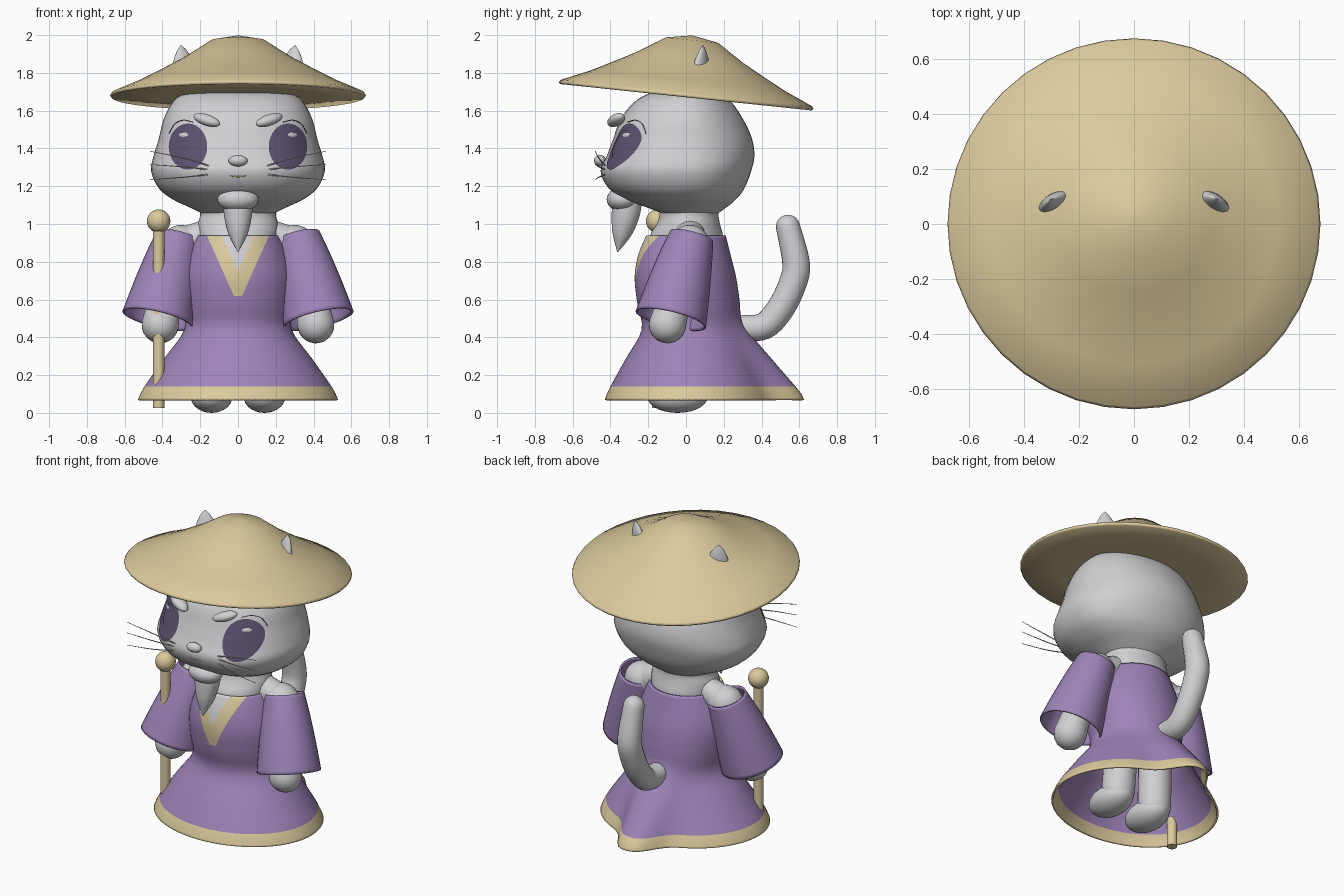
import bpy, bmesh, math
from mathutils import Vector, Matrix

if "Cube" in bpy.data.objects:
    bpy.data.objects.remove(bpy.data.objects["Cube"])


def material(name, rgb):
    m = bpy.data.materials.new(name)
    m.diffuse_color = (*rgb, 1)
    m.use_nodes = True
    m.node_tree.nodes["Principled BSDF"].inputs["Base Color"].default_value = m.diffuse_color
    return m


FUR = material("pale grey fur", (0.63, 0.625, 0.645))
STRAW = material("straw tan", (0.71, 0.59, 0.335))
CLOTH = material("purple cloth", (0.34, 0.23, 0.48))
EYE = material("dark violet", (0.105, 0.083, 0.16))


def finish(name, bm, mats, thickness=0, angle=50):
    bmesh.ops.recalc_face_normals(bm, faces=bm.faces)
    me = bpy.data.meshes.new(name)
    bm.to_mesh(me)
    bm.free()
    ob = bpy.data.objects.new(name, me)
    bpy.context.collection.objects.link(ob)
    for m in mats:
        me.materials.append(m)
    bpy.ops.object.select_all(action='DESELECT')
    ob.select_set(True)
    bpy.context.view_layer.objects.active = ob
    bpy.ops.object.shade_smooth_by_angle(angle=math.radians(angle))
    if thickness:
        mod = ob.modifiers.new("shell", 'SOLIDIFY')
        mod.thickness = thickness
        mod.offset = -1
    return ob


def spline(rows, steps):
    """Smooth rows of numbers, passing through every given row."""
    out = []
    for i in range(len(rows) - 1):
        p = [rows[max(i - 1, 0)], rows[i], rows[i + 1], rows[min(i + 2, len(rows) - 1)]]
        for k in range(steps):
            t = k / steps
            out.append(tuple(0.5 * (2 * b + (c - a) * t + (2 * a - 5 * b + 4 * c - d) * t * t
                                    + (3 * b - a - 3 * c + d) * t ** 3) for a, b, c, d in zip(*p)))
    return out + [tuple(rows[-1])]


def skin(rings, caps):
    bm = bmesh.new()
    vs = [[bm.verts.new(p) for p in r] for r in rings]
    n = len(vs[0])
    for a, b in zip(vs, vs[1:]):
        for i in range(n):
            bm.faces.new((a[i], a[(i + 1) % n], b[(i + 1) % n], b[i]))
    if caps:
        bm.faces.new(vs[0])
        bm.faces.new(vs[-1])
    return bm


def loft(rows, seg=48, caps=True, steps=4, power=2):
    """Rows are height, half width, front y, back y; power squares off the front."""
    rings = []
    for z, w, f, b in spline(rows, steps):
        ring = []
        for i in range(seg):
            a = math.tau * i / seg
            s, c = math.sin(a), math.cos(a)
            if c > 0:
                ring.append(Vector((w * s, c * b, z)))
            else:
                k = (abs(s) ** power + abs(c) ** power) ** (-1 / power)
                ring.append(Vector((w * s * k, -c * k * f, z)))
        rings.append(ring)
    return skin(rings, caps)


def tube(name, pts, mat, seg=20, steps=5, rounded=True, thickness=0):
    """Points are x, y, z, radius."""
    path = spline(pts, steps)
    dirs = []
    for i in range(len(path)):
        a, b = path[max(i - 1, 0)], path[min(i + 1, len(path) - 1)]
        dirs.append((Vector(b[:3]) - Vector(a[:3])).normalized())
    path = [(Vector(p[:3]), d, p[3]) for p, d in zip(path, dirs)]
    if rounded:
        def dome(end, sign):
            c, d, r = end
            return [(c + d * sign * r * math.sin(t), d, r * math.cos(t))
                    for t in (0.3, 0.6, 0.9, 1.2, 1.5)]
        path = dome(path[0], -1)[::-1] + path + dome(path[-1], 1)
    rings = []
    u = path[0][1].orthogonal().normalized()
    for c, d, r in path:
        u = (u - d * u.dot(d)).normalized()
        v = d.cross(u)
        rings.append([c + r * (u * math.cos(math.tau * i / seg) + v * math.sin(math.tau * i / seg))
                      for i in range(seg)])
    return finish(name, skin(rings, not thickness), [mat], thickness)


def ball(name, loc, radii, mat, rot=None, seg=28):
    bm = bmesh.new()
    bmesh.ops.create_uvsphere(bm, u_segments=seg, v_segments=seg // 2, radius=1)
    bm.transform(Matrix.Translation(loc) @ (rot or Matrix()) @ Matrix.Diagonal((*radii, 1)))
    return finish(name, bm, [mat])


# Head, with the muzzle pushed forward and a broad face
BROAD = 2.35
HEAD = [(1.05, .18, -.11, .16), (1.085, .25, -.20, .21), (1.13, .345, -.32, .265), (1.19, .42, -.41, .31),
        (1.28, .46, -.452, .345), (1.36, .447, -.42, .362), (1.45, .42, -.385, .35), (1.55, .395, -.35, .305),
        (1.64, .35, -.28, .245), (1.69, .285, -.20, .185), (1.715, .16, -.11, .11), (1.72, .02, -.02, .02)]
finish("head", loft(HEAD, power=BROAD), [FUR])
PROFILE = spline(HEAD, 8)


def face_y(x, z):
    """Front surface of the head."""
    for a, b in zip(PROFILE, PROFILE[1:]):
        if a[0] <= z <= b[0]:
            t = (z - a[0]) / (b[0] - a[0])
            w, f = (a[k] + (b[k] - a[k]) * t for k in (1, 2))
            return f * max(0, 1 - abs(x / w) ** BROAD) ** (1 / BROAD)
    return 0


def eye_patch(name, cx, cz, rx, rz, lift, mat):
    rings = []
    for k in range(7):
        r = 1 - k / 6.2
        ring = []
        for i in range(32):
            a = math.tau * i / 32
            x, z = cx + rx * r * math.cos(a), cz + rz * r * math.sin(a)
            ring.append(Vector((x, face_y(x, z) - lift - 0.004 * (1 - r * r), z)))
        rings.append(ring)
    bm = skin(rings, False)
    bm.verts.ensure_lookup_table()
    bm.faces.new(bm.verts[-32:])
    return finish(name, bm, [mat])


# Nose, mouth and beard
ball("nose", (0, -.455, 1.335), (.05, .032, .03), FUR)
tube("mouth", [(x, face_y(x, 1.25) - .001, 1.25 + abs(x) * .1, .003) for x in (-.04, 0, .04)], STRAW, seg=6)
ball("beard_top", (0, -.335, 1.13), (.11, .085, .065), FUR)
tube("beard_point", [(0, -.31, 1.13, .078), (0, -.32, 1.05, .075), (0, -.34, .95, .052), (0, -.362, .855, .004)], FUR)

# Neck flaring towards the shoulders, and staff
finish("neck", loft([(.86, .205, -.195, .195), (.94, .212, -.19, .195), (1.0, .212, -.155, .18),
                     (1.05, .20, -.14, .172), (1.1, .21, -.15, .18)]), [FUR])
tube("staff_pole", [(-.42, -.15, .025, .031), (-.42, -.15, 1.0, .031)], STRAW, rounded=False)
ball("staff_knob", (-.42, -.15, 1.015), (.062, .062, .062), STRAW)

# Tail
tube("tail", [(0, .30, .45, .068), (0, .415, .46, .072), (0, .505, .56, .074), (0, .57, .70, .074),
              (0, .582, .80, .073), (0, .54, .985, .064)], FUR)

# Paired parts
for s, side in ((-1, "left"), (1, "right")):
    eye_patch(side + "_eye", s * .265, 1.41, .102, .122, .005, EYE)
    eye_patch(side + "_pupil", s * .26, 1.425, .055, .075, .013, EYE)
    eye_patch(side + "_eye_glint", s * .29, 1.473, .026, .012, .021, FUR)
    lash = [(.24, 1.54), (.29, 1.55), (.335, 1.53), (.365, 1.48)]
    tube(side + "_eyelash", [(s * x, face_y(x, z) - .004, z, .0025) for x, z in lash], EYE, seg=6)
    ball(side + "_brow", (s * .165, -.37, 1.55), (.078, .04, .03), FUR,
         Matrix.Rotation(s * .4, 4, 'Z') @ Matrix.Rotation(-s * .3, 4, 'Y'))
    for k, (z0, z1) in enumerate(((1.30, 1.385), (1.285, 1.315), (1.265, 1.235))):
        tube(f"{side}_whisker_{k + 1}", [(s * .13, -.42, z0, .004), (s * .28, -.46, z0 * .45 + z1 * .55, .003),
                                         (s * .465, -.48, z1, .0015)], FUR, seg=6)
    # Pointed leaf-shaped ear poking through the hat
    rows = [(0, .02), (.03, .06), (.09, .08), (.17, .068), (.22, .05), (.26, .026), (.285, .002)]
    bm = skin([[Vector((r * math.cos(math.tau * i / 24), .5 * r * math.sin(math.tau * i / 24), z))
                for i in range(24)] for z, r in rows], True)
    bm.transform(Matrix.Translation((s * .265, .065, 1.665)) @ Matrix.Rotation(-s * .5, 4, 'Z')
                 @ Matrix.Rotation(-.14, 4, 'X') @ Matrix.Rotation(s * .07, 4, 'Y'))
    finish(side + "_ear", bm, [FUR])
    # Arm, hand and wide sleeve
    ball(side + "_shoulder", (s * .30, .02, .89), (.11, .105, .105), FUR)
    tube(side + "_collarbone", [(s * .15, .02, .95, .08), (s * .30, .02, .89, .09)], FUR)
    tube(side + "_arm", [(s * .31, .02, .88, .085), (s * .37, -.04, .68, .082), (s * .412, -.098, .467, .099)], FUR)
    tube(side + "_sleeve", [(s * .317, .03, .935, .118), (s * .35, -.005, .80, .146),
                            (s * .39, -.045, .64, .172), (s * .425, -.08, .495, .192)],
         CLOTH, seg=36, rounded=False, thickness=.01)
    # Leg and foot
    tube(side + "_leg", [(s * .13, .04, .42, .10), (s * .14, .02, .12, .10)], FUR)
    ball(side + "_foot", (s * .14, -.045, .085), (.11, .16, .085), FUR)

# Robe with a ridge at the back where the tail lifts it
ROBE = [(.07, .53, -.43, .46), (.14, .495, -.40, .43), (.29, .39, -.317, .36), (.44, .285, -.235, .295),
        (.58, .292, -.258, .285), (.72, .297, -.272, .265), (.84, .265, -.252, .235), (.94, .22, -.21, .21)]
bm = loft(ROBE, seg=96, caps=False)
for v in bm.verts:
    if v.co.y > 0:
        v.co.y += .165 * min(1, max(0, (.52 - v.co.z) / .42)) * math.exp(-abs(v.co.x / .14) ** 3)
OUTER, INNER = (.57, .165, .37), (.75, .088, .19)   # tip height, half width, rise


def cut_front(origin, normal):
    faces = [f for f in bm.faces if f.calc_center_median().y < 0 and f.calc_center_median().z > .5]
    geom = faces + list({e for f in faces for e in f.edges}) + list({v for f in faces for v in f.verts})
    bmesh.ops.bisect_plane(bm, geom=geom, plane_co=origin, plane_no=normal)


cut_front((0, 0, .62), (0, 0, 1))
for tip, w, rise in (OUTER, INNER):
    for s in (-1, 1):
        cut_front((0, 0, tip), (rise, 0, -s * w))
for f in bm.faces:
    c = f.calc_center_median()
    inside = [c.y < 0 and c.z > .62 and abs(c.x) < w * (c.z - tip) / rise for tip, w, rise in (OUTER, INNER)]
    if inside[1]:
        f.material_index = 2
    elif inside[0] or c.z < .14:
        f.material_index = 1
finish("robe", bm, [CLOTH, STRAW, FUR], thickness=.012)

# Tilted conical straw hat, closed underneath
rows = [(.325, .002), (.30, .14), (.21, .28), (.145, .40), (.083, .52), (.018, .67), (.006, .678), (-.004, .67),
        (0, .45), (0, .25), (0, .002)]
rings = [[Vector((r * math.sin(math.tau * i / 40), r * math.cos(math.tau * i / 40), z)) for i in range(40)]
         for z, r in rows]
bm = skin(rings, True)
bm.transform(Matrix.Translation((0, 0, 1.675)) @ Matrix.Rotation(-math.radians(6), 4, 'X'))
finish("straw_hat", bm, [STRAW], angle=180)
